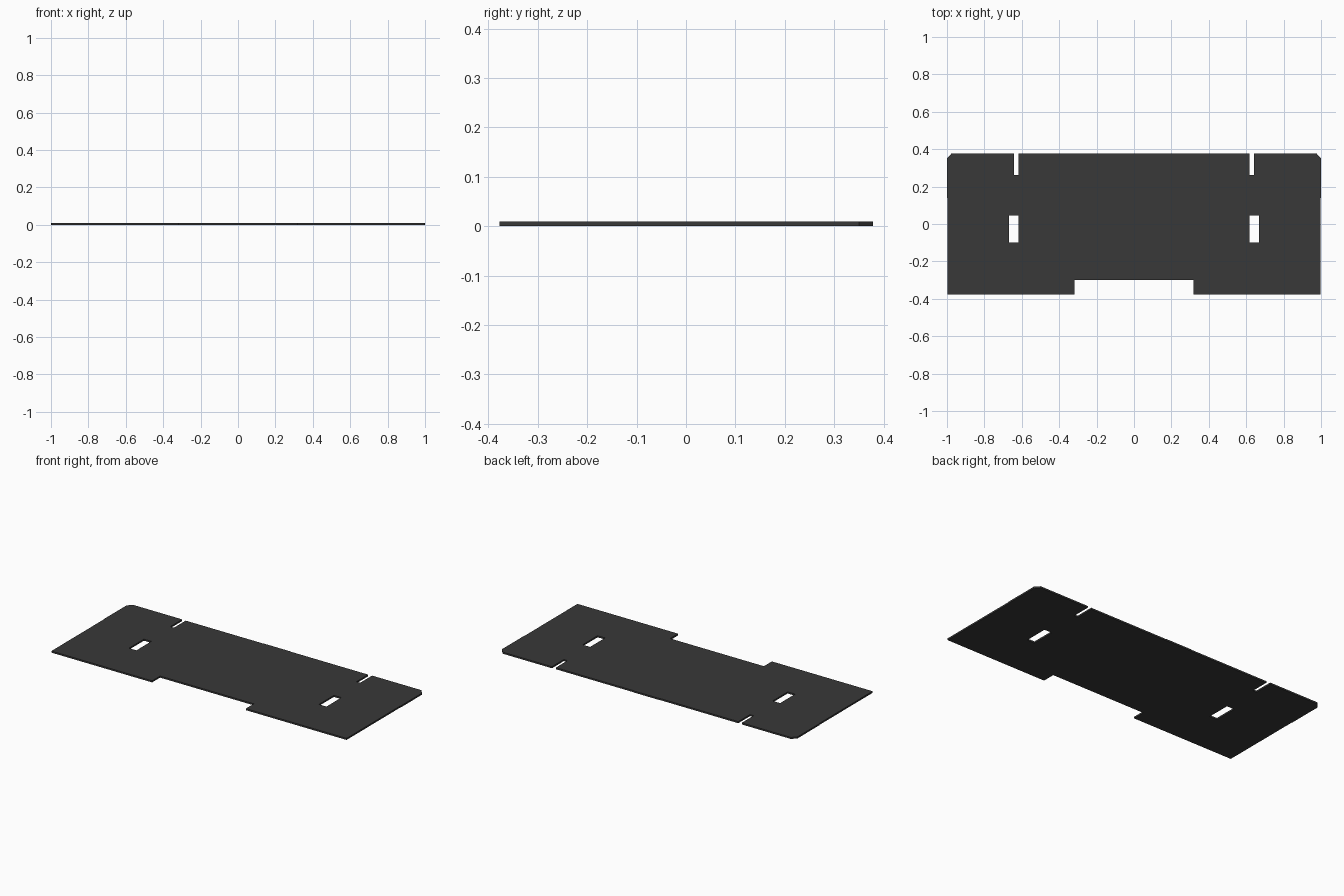
import bpy

if "Cube" in bpy.data.objects:
    bpy.data.objects.remove(bpy.data.objects["Cube"])

THICK = 0.01

# Right half of the plate outline, from front centre round to back centre
half = [(0.317, -0.30), (0.317, -0.377), (0.998, -0.377), (0.998, 0.14),
        (1.0, 0.14), (1.0, 0.35), (0.975, 0.378), (0.642, 0.378),
        (0.642, 0.263), (0.617, 0.263), (0.617, 0.376), (0.088, 0.376),
        (0.088, 0.378)]
outline = half + [(-x, y) for x, y in reversed(half)]


def window(sign):
    """Rectangular through-hole on one side."""
    return [(sign * x, y) for x, y in
            [(0.617, -0.10), (0.668, -0.10), (0.668, 0.045), (0.617, 0.045)]]


# Flat filled curve with holes, extruded to the plate thickness
curve = bpy.data.curves.new("slotted_plate", 'CURVE')
curve.dimensions = '2D'
curve.fill_mode = 'BOTH'
curve.extrude = THICK / 2
for loop in (outline, window(1), window(-1)):
    spline = curve.splines.new('POLY')
    spline.points.add(len(loop) - 1)
    for p, (x, y) in zip(spline.points, loop):
        p.co = (x, y, 0, 1)
    spline.use_cyclic_u = True

plate = bpy.data.objects.new("slotted_plate", curve)
bpy.context.collection.objects.link(plate)
plate.location.z = THICK / 2
bpy.context.view_layer.objects.active = plate
plate.select_set(True)
bpy.ops.object.convert(target='MESH')
plate = bpy.context.object
plate.name = "slotted_plate"
bpy.ops.object.shade_flat()

# Dark grey finish
mat = bpy.data.materials.new("dark_grey")
mat.diffuse_color = (0.04, 0.04, 0.04, 1)
mat.use_nodes = True
mat.node_tree.nodes["Principled BSDF"].inputs["Base Color"].default_value = mat.diffuse_color
plate.data.materials.clear()
plate.data.materials.append(mat)
